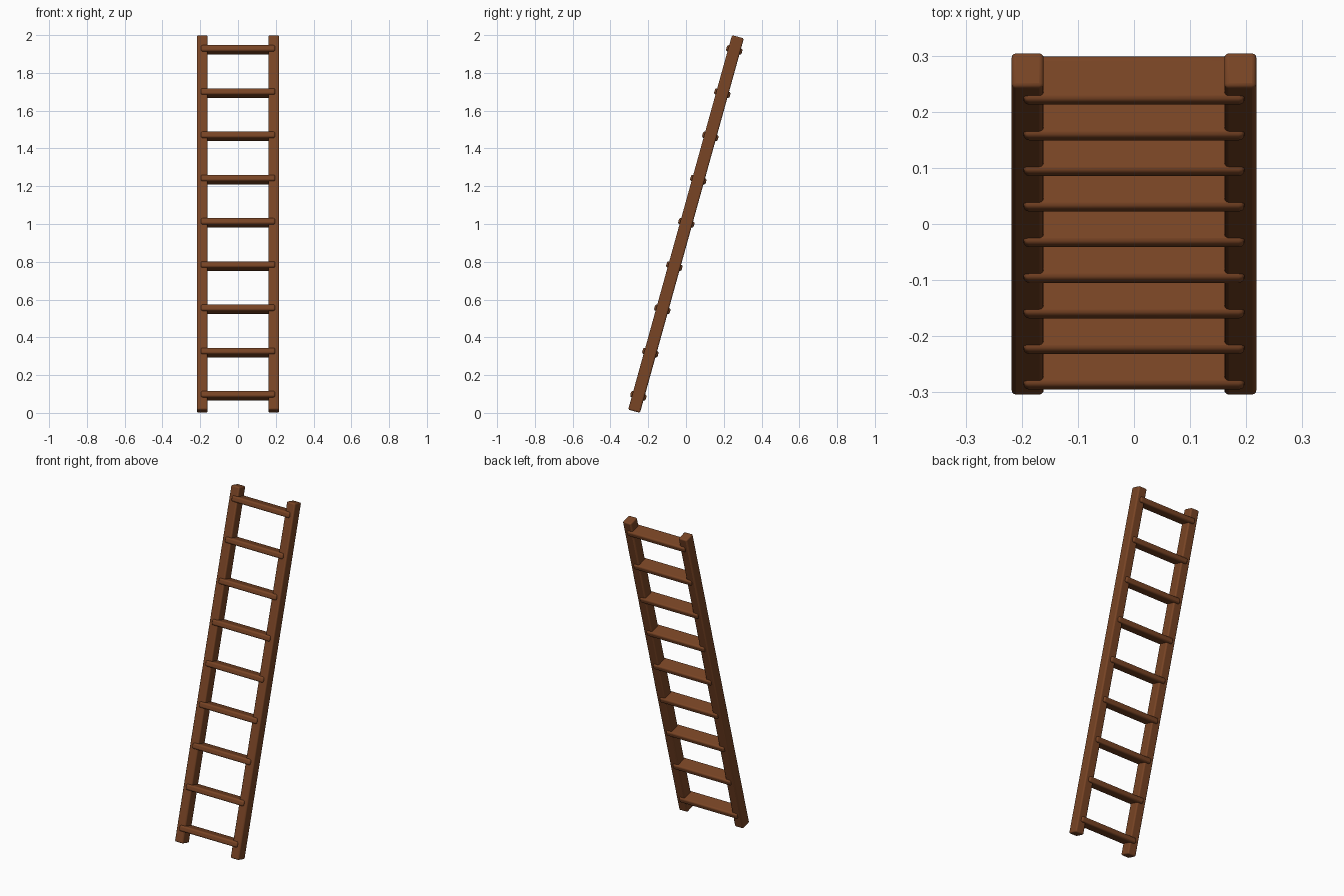
import bpy
from math import radians
from mathutils import Matrix, Vector

cube = bpy.data.objects.get("Cube")
if cube:
    bpy.data.objects.remove(cube, do_unlink=True)

# Single brown wood colour
wood = bpy.data.materials.new("brown_wood")
wood.use_nodes = True
colour = (0.19, 0.058, 0.018, 1)
wood.diffuse_color = colour
shader = wood.node_tree.nodes["Principled BSDF"]
shader.inputs["Base Color"].default_value = colour
shader.inputs["Roughness"].default_value = 0.8

# The whole ladder leans back around the x axis
LEAN = Matrix.Rotation(radians(-15.5), 4, 'X')
CENTRE = Vector((0, 0, 1))
RAIL_SIZE = (0.057, 0.065, 2.057)
RUNG_SIZE = (0.394, 0.085, 0.034)
RUNGS = 9
PITCH = 0.2375


def rounded_beam(name, size, place, radius):
    """Box with softened edges, placed in the leaning frame of the ladder."""
    bpy.ops.mesh.primitive_cube_add(size=1)
    beam = bpy.context.object
    beam.name = name
    beam.data.transform(Matrix.Diagonal((*size, 1)))
    beam.matrix_world = Matrix.Translation(CENTRE) @ LEAN @ Matrix.Translation(place)
    beam.data.materials.append(wood)
    bevel = beam.modifiers.new("soft_edges", 'BEVEL')
    bevel.width = radius
    bevel.segments = 3
    bpy.ops.object.shade_smooth_by_angle(angle=radians(40))
    return beam


# Side rails
for side, sign in (("left", 1), ("right", -1)):
    rounded_beam(side + "_rail", RAIL_SIZE, (sign * 0.1895, 0, 0), 0.008)

# Flat rungs, poking out slightly in front of and behind the rails
for i in range(RUNGS):
    height = (i - (RUNGS - 1) / 2) * PITCH + 0.006
    rounded_beam(f"rung_{i + 1}", RUNG_SIZE, (0, 0, height), 0.01)
